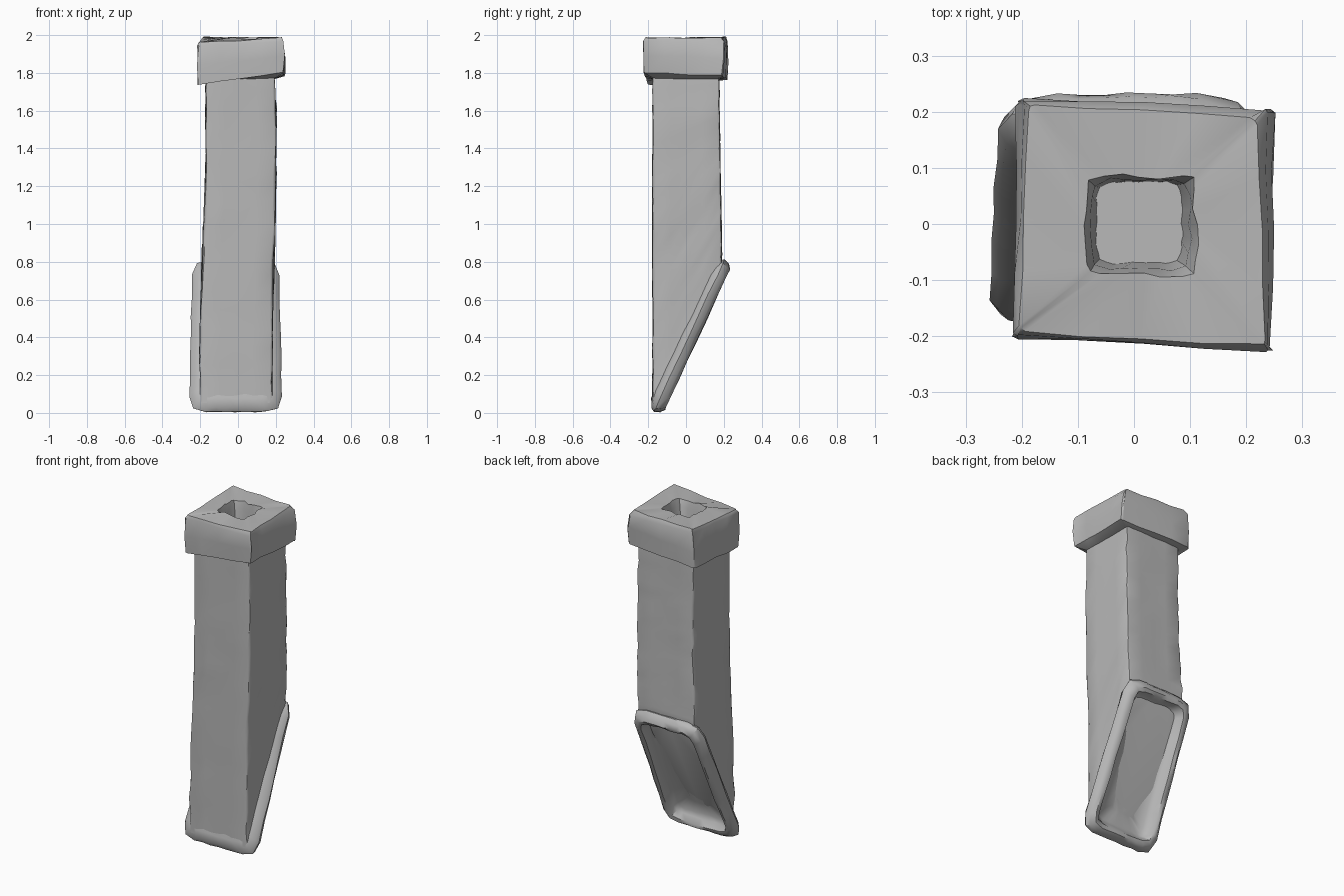
import bpy, bmesh, math, random
from mathutils import Vector

random.seed(4)
if "Cube" in bpy.data.objects:
    bpy.data.objects.remove(bpy.data.objects["Cube"], do_unlink=True)

stone = bpy.data.materials.new("grey stone")
stone.use_nodes = True
GREY = (0.48, 0.48, 0.48, 1)
stone.diffuse_color = GREY
stone.node_tree.nodes["Principled BSDF"].inputs["Base Color"].default_value = GREY


def jitter(p, a):
    return p + Vector([random.uniform(-a, a) for _ in range(3)])


def quad_ring(corners, radius=0.015, steps=4, wobble=0.0):
    """Four-sided loop through the corners, each corner rounded off."""
    corners = [Vector(c) for c in corners]
    pts = []
    for i in range(4):
        a, b, c = corners[i], corners[(i + 1) % 4], corners[(i + 2) % 4]
        side = (b - a).normalized() * radius
        start, end = a + side, b - side
        for k in range(steps + 1):
            pts.append(jitter(start.lerp(end, k / steps), wobble))
        turn = b + (c - b).normalized() * radius
        pts.append(jitter(end * 0.25 + b * 0.5 + turn * 0.25, wobble))
    return pts


def box(x0, x1, y0, y1, z):
    return [(x0, y0, z), (x1, y0, z), (x1, y1, z), (x0, y1, z)]


def loft(name, rings, angle=32):
    """Skin consecutive loops and close both ends."""
    bm = bmesh.new()
    loops = [[bm.verts.new(p) for p in r] for r in rings]
    for lo, hi in zip(loops, loops[1:]):
        for i in range(len(lo)):
            j = (i + 1) % len(lo)
            bm.faces.new((lo[i], lo[j], hi[j], hi[i]))
    bm.faces.new(loops[0][::-1])
    bm.faces.new(loops[-1])
    bmesh.ops.triangulate(bm, faces=[f for f in bm.faces if len(f.verts) > 4])
    bmesh.ops.recalc_face_normals(bm, faces=bm.faces[:])
    mesh = bpy.data.meshes.new(name)
    bm.to_mesh(mesh)
    bm.free()
    mesh.materials.append(stone)
    ob = bpy.data.objects.new(name, mesh)
    bpy.context.collection.objects.link(ob)
    bpy.ops.object.select_all(action="DESELECT")
    ob.select_set(True)
    bpy.context.view_layer.objects.active = ob
    bpy.ops.object.shade_smooth_by_angle(angle=math.radians(angle))


# Shaft: crooked square column whose lower end follows the slanted cut
def sway(z):
    return 0.013 * math.sin((z - 0.85) * 2.6) + 0.003


shaft_rings = []
LEVELS = 18
for k in range(LEVELS + 1):
    t = k / LEVELS
    ring = quad_ring(box(-0.188, 0.188, -0.177, 0.175, 0), 0.014, 4, 0.003)
    chip = random.uniform(-0.02, 0.015)
    for p in ring:
        foot = 0.42 + p.y * 2.05
        p.z = foot + (1.8 - foot) * t
        p.x = p.x * (1.03 - 0.05 * t + chip) + sway(p.z)
        p.y += 0.015 * (1 - t) if p.y > 0 else 0
    shaft_rings.append(ring)
loft("shaft", shaft_rings, 40)

# Slanted foot: thick rounded rim around a dished panel
LOW, HIGH = Vector((0, -0.18, 0.012)), Vector((0, 0.192, 0.815))
along = (HIGH - LOW).normalized()
out = Vector((0, along.z, -along.y))
length = (HIGH - LOW).length


def rim_ring(inset, depth, radius):
    lo, hi = LOW + along * inset, LOW + along * (length - inset)
    left, right = Vector((-0.26 + inset, 0, 0)), Vector((0.235 - inset, 0, 0))
    skew = Vector((0.02, 0, 0))
    corners = [lo + left, lo + right, hi + right - skew, hi + left + skew]
    return quad_ring([c + out * depth for c in corners], radius, 6, 0.003)


loft("slanted_rim", [
    rim_ring(0.06, -0.03, 0.05),
    rim_ring(0.012, -0.008, 0.085),
    rim_ring(0.0, 0.012, 0.085),
    rim_ring(0.012, 0.042, 0.08),
    rim_ring(0.034, 0.06, 0.07),
    rim_ring(0.056, 0.056, 0.055),
    rim_ring(0.074, 0.02, 0.045),
    rim_ring(0.095, 0.002, 0.035),
    rim_ring(0.17, -0.012, 0.02),
], 45)

# Cap: lopsided block with a square flue sunk into its top
base = [(-0.21, -0.203, 1.735), (0.236, -0.22, 1.8),
        (0.25, 0.195, 1.785), (-0.208, 0.22, 1.765)]
belly = [(-0.215, -0.203, 1.84), (0.246, -0.227, 1.89),
         (0.25, 0.203, 1.88), (-0.205, 0.222, 1.86)]
brow = [(-0.213, -0.2, 1.945), (0.24, -0.225, 1.968),
        (0.238, 0.206, 1.96), (-0.198, 0.222, 1.97)]
crown = [(-0.204, -0.19, 1.962), (0.234, -0.218, 1.985),
         (0.222, 0.188, 1.988), (-0.19, 0.215, 1.99)]
loft("cap", [
    quad_ring(box(-0.17, 0.185, -0.165, 0.165, 1.765)),
    quad_ring(base, 0.008, 4, 0.005),
    quad_ring(belly, 0.008, 4, 0.005),
    quad_ring(brow, 0.008, 4, 0.004),
    quad_ring(crown, 0.012, 4, 0.004),
    quad_ring(box(-0.085, 0.11, -0.092, 0.085, 1.984), 0.025, 4, 0.006),
    quad_ring(box(-0.075, 0.1, -0.08, 0.078, 1.94), 0.03, 4, 0.004),
    quad_ring(box(-0.06, 0.075, -0.062, 0.072, 1.7), 0.025, 4, 0.003),
], 40)
